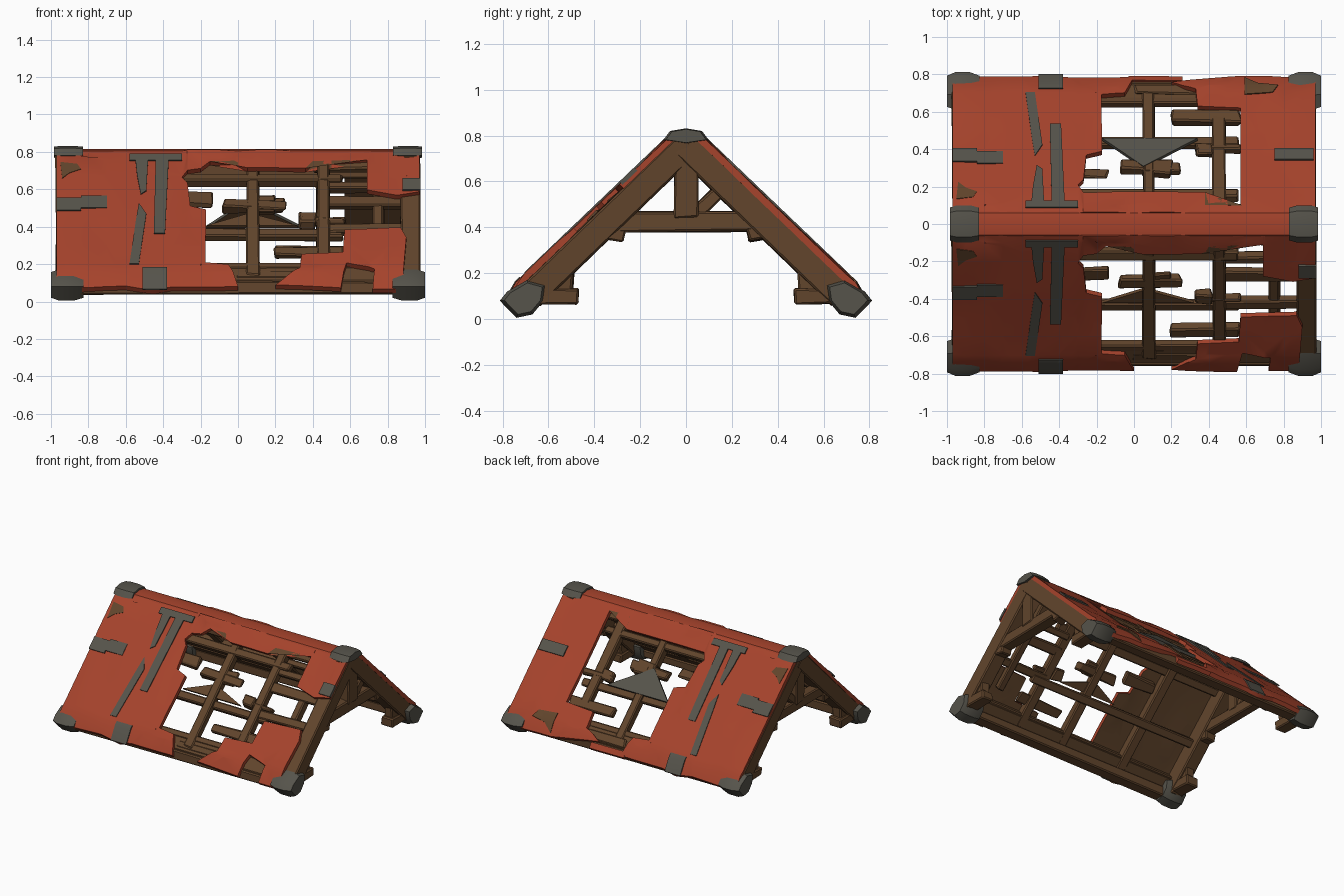
import bpy, bmesh, random
from mathutils import Vector

random.seed(4)
cube = bpy.data.objects.get("Cube")
if cube:
    bpy.data.objects.remove(cube)


def material(name, rgb):
    m = bpy.data.materials.new(name)
    m.use_nodes = True
    m.diffuse_color = (*rgb, 1)
    m.node_tree.nodes["Principled BSDF"].inputs["Base Color"].default_value = (*rgb, 1)
    return m


RED = material("red roofing", (0.38, 0.056, 0.025))
WOOD = material("brown timber", (0.12, 0.059, 0.025))
GREY = material("grey metal", (0.092, 0.087, 0.07))


def normal(side):
    return Vector((0, side * 0.69, 0.72))


def slope(side, x, y, depth=0.0):
    """Point on a roof slope, sunk by depth; side is -1 front, 1 back."""
    return Vector((x, side * y, 0.865 - 0.955 * y)) - normal(side) * depth


def finish(name, bm, mats, smooth=False, bevel=0):
    bmesh.ops.recalc_face_normals(bm, faces=bm.faces)
    mesh = bpy.data.meshes.new(name)
    bm.to_mesh(mesh)
    bm.free()
    for m in mats:
        mesh.materials.append(m)
    ob = bpy.data.objects.new(name, mesh)
    bpy.context.collection.objects.link(ob)
    if bevel:
        mod = ob.modifiers.new("worn edges", "BEVEL")
        mod.width = bevel
        mod.segments = 1
    if smooth:
        bpy.ops.object.select_all(action="DESELECT")
        ob.select_set(True)
        bpy.context.view_layer.objects.active = ob
        bpy.ops.object.shade_smooth_by_angle(angle=0.6)
    return ob


def sheet(name, side, outline, thick=0.03, lift=0.0, top=RED, under=WOOD):
    """Gently warped panel lying on a slope, outlined in plan as (x, distance from ridge)."""
    bm = bmesh.new()
    face = bm.faces.new([bm.verts.new((x, y, 0)) for x, y in outline])
    bmesh.ops.triangulate(bm, faces=[face])
    # Cut into a grid, with one more cut where the eave turns down
    cuts = [(0, i * 0.1 - 1) for i in range(1, 20)] + [(1, i * 0.1) for i in range(1, 8)] + [(1, 0.74)]
    for axis, pos in cuts:
        at, no = [0, 0, 0], [0, 0, 0]
        at[axis], no[axis] = pos, 1
        bmesh.ops.bisect_plane(bm, geom=bm.verts[:] + bm.edges[:] + bm.faces[:],
                               plane_co=at, plane_no=no)
    for v in bm.verts:
        x, y = v.co.x, v.co.y
        warp = 0.006 * random.Random(round(x * 5) * 31 + round(y * 5)).uniform(-1, 1) if not lift else 0
        v.co = slope(side, x, y, warp - lift)
        v.co.z -= 0.8 * max(0, y - 0.74)
    ext = bmesh.ops.extrude_face_region(bm, geom=bm.faces[:])
    for v in ext["geom"]:
        if isinstance(v, bmesh.types.BMVert):
            v.co -= normal(side) * thick
    bmesh.ops.recalc_face_normals(bm, faces=bm.faces)
    for f in bm.faces:
        f.material_index = int(f.normal.dot(normal(side)) < -0.5)
    return finish(name, bm, [top, under], smooth=True)


def rect(x0, x1, y0, y1):
    return [(x0, y0), (x1, y0), (x1, y1), (x0, y1)]


def beam(name, a, b, w, h, up=(0, 0, 1), mat=WOOD, rough=0.006):
    """Roughly hewn timber from a to b; h is measured along up."""
    a, b = Vector(a), Vector(b)
    d = (b - a).normalized()
    across = d.cross(Vector(up)).normalized()
    up = across.cross(d)
    bm = bmesh.new()
    bmesh.ops.create_cube(bm, size=1)
    for v in bm.verts:
        p = v.co.copy()
        jig = Vector([random.uniform(-rough, rough) for _ in range(3)])
        v.co = (a + b) / 2 + d * p.x * (b - a).length + across * p.y * w + up * p.z * h + jig
    return finish(name, bm, [mat], bevel=0.008)


def prism(name, profile, x0, x1, mat, shrink=0.85):
    """Extruded side profile with a middle bulge, tapering to both ends."""
    bm = bmesh.new()
    cy = sum(p[0] for p in profile) / len(profile)
    cz = sum(p[1] for p in profile) / len(profile)
    rings = []
    for t, s in ((0, shrink), (0.3, 1), (0.75, 1), (1, shrink)):
        rings.append([bm.verts.new((x0 + (x1 - x0) * t, cy + (y - cy) * s, cz + (z - cz) * s))
                      for y, z in profile])
    n = len(profile)
    for r, q in zip(rings, rings[1:]):
        for i in range(n):
            bm.faces.new((r[i], r[(i + 1) % n], q[(i + 1) % n], q[i]))
    bm.faces.new(rings[0])
    bm.faces.new(rings[-1])
    return finish(name, bm, [mat], smooth=True)


# Ridge: timber, rounded red cover and metal end caps
beam("ridge_beam", (-0.95, 0, 0.71), (0.95, 0, 0.71), 0.09, 0.1)
prism("ridge_cover", [(-0.1, 0.75), (-0.06, 0.805), (0, 0.815), (0.06, 0.805), (0.1, 0.75), (0, 0.75)],
      -0.95, 0.95, RED, 0.97)
for sx, end in ((-1, "right"), (1, "left")):
    prism(end + "_ridge_cap", [(-0.1, 0.78), (-0.07, 0.82), (0, 0.832), (0.07, 0.82), (0.1, 0.78), (0, 0.765)],
          sx * 0.83, sx * 0.985, GREY, 0.88)
    # Gable truss: collar, king post and braces
    x = sx * 0.92
    beam(end + "_collar", (x, -0.38, 0.425), (x, 0.38, 0.425), 0.08, 0.085)
    beam(end + "_king_post", (x, 0, 0.44), (x, 0, 0.76), 0.09, 0.1, up=(0, 1, 0))
    beam(end + "_gable_head", (x, 0, 0.66), (x, 0, 0.78), 0.08, 0.18, up=(0, 1, 0))
    beam(end + "_brace", (x, 0.03, 0.45), (x, 0.2, 0.61), 0.06, 0.06)

for side, label in ((-1, "front"), (1, "back")):
    n = normal(side)
    # Rafters
    for x, w, h, y0 in ((-0.92, 0.11, 0.12, 0.04), (-0.45, 0.07, 0.06, 0.09), (0.08, 0.065, 0.06, 0.09),
                        (0.455, 0.07, 0.06, 0.09), (0.92, 0.1, 0.12, 0.04)):
        d = 0.022 + h / 2
        beam(label + "_rafter", slope(side, x, y0, d), slope(side, x, 0.74, d), w, h, n)
    # Purlins running along the roof
    for y, d, w in ((0.19, 0.05, 0.06), (0.48, 0.07, 0.06), (0.685, 0.05, 0.045)):
        beam(label + "_purlin", slope(side, -0.92, y, d), slope(side, 0.56 if y < 0.6 else 0.9, y, d), w, 0.05, n)
    beam(label + "_eave_plank", slope(side, -0.93, 0.725, 0.055), slope(side, 0.93, 0.725, 0.055), 0.12, 0.05, n)
    beam(label + "_eave_beam", (-0.93, side * 0.715, 0.075), (0.93, side * 0.715, 0.075), 0.09, 0.07)
    # Broken battens across the opening
    for x0, x1, y, w in ((-0.4, -0.14, 0.3, 0.075), (-0.08, 0.25, 0.335, 0.07), (0.33, 0.42, 0.42, 0.08),
                         (0.33, 0.57, 0.43, 0.04), (0.4, 0.9, 0.12, 0.05), (0.05, 0.2, 0.33, 0.1),
                         (0.2, 0.57, 0.6, 0.07), (0.0, 0.5, 0.74, 0.06)):
        beam(label + "_batten", slope(side, x0, y, 0.045), slope(side, x1, y, 0.045), w, 0.04, n, rough=0.013)
    # Feet and collar end knobs at the gables
    for sx in (-1, 1):
        beam(label + "_foot", (sx * 0.92, side * 0.47, 0.1), (sx * 0.92, side * 0.7, 0.1), 0.1, 0.065)
        beam(label + "_knob", (sx * 0.92, side * 0.27, 0.365), (sx * 0.92, side * 0.35, 0.38), 0.09, 0.06)
        beam(label + "_foot_brace", (sx * 0.92, side * 0.56, 0.1), (sx * 0.92, side * 0.55, 0.24), 0.07, 0.13,
             up=(0, 1, 0))
        prism(label + "_eave_cap", [(side * y, z) for y, z in
              ((0.812, 0.08), (0.78, 0.12), (0.69, 0.172), (0.61, 0.15), (0.62, 0.08), (0.67, 0.02), (0.74, 0.005))],
              sx * 0.825, sx * 1.0, GREY, 0.82)
    # Main intact panel, with a torn inner edge
    sheet(label + "_main_panel", side, [(-0.97, 0.06), (-0.27, 0.06), (-0.27, 0.17), (-0.3, 0.21),
          (-0.27, 0.24), (-0.255, 0.37), (-0.17, 0.39), (-0.175, 0.69), (-0.05, 0.7), (0.0, 0.785),
          (-0.35, 0.785), (-0.45, 0.795), (-0.6, 0.785), (-0.97, 0.79)])
    # Metal patches and the exposed spot near the ridge
    for spot in (rect(-0.97, -0.84, 0.33, 0.4), rect(-0.84, -0.7, 0.32, 0.385),
                 rect(-0.58, -0.3, 0.085, 0.12), rect(-0.51, -0.38, 0.72, 0.795),
                 [(-0.55, 0.1), (-0.48, 0.1), (-0.49, 0.29), (-0.52, 0.31), (-0.54, 0.2)],
                 [(-0.53, 0.36), (-0.49, 0.42), (-0.53, 0.7), (-0.58, 0.7), (-0.545, 0.45)],
                 [(-0.44, 0.1), (-0.37, 0.1), (-0.39, 0.53), (-0.45, 0.53)]):
        sheet(label + "_metal_patch", side, spot, 0.009, 0.009, GREY, GREY)
    sheet(label + "_bare_spot", side, [(-0.95, 0.13), (-0.86, 0.14), (-0.84, 0.17), (-0.9, 0.19), (-0.94, 0.22)],
          0.009, 0.008, WOOD, WOOD)

# Front remnants of roofing
sheet("front_ridge_strip", -1, [(-0.27, 0.06), (0.7, 0.06), (0.7, 0.11), (0.4, 0.12), (0.36, 0.16),
      (0.05, 0.16), (-0.02, 0.12), (-0.15, 0.12), (-0.2, 0.16), (-0.27, 0.17)])
sheet("front_upper_panel", -1, [(0.69, 0.06), (0.97, 0.06), (0.97, 0.29), (0.85, 0.31), (0.69, 0.28)])
sheet("front_lower_panel", -1, [(0.57, 0.5), (0.87, 0.49), (0.9, 0.55), (0.88, 0.79), (0.72, 0.79),
      (0.73, 0.72), (0.58, 0.69), (0.55, 0.79), (0.2, 0.78), (0.33, 0.72), (0.34, 0.64), (0.56, 0.63)])
sheet("front_side_patch", -1, rect(0.88, 0.975, 0.22, 0.285), 0.02, 0.009, GREY, GREY)
sheet("front_gusset", -1, [(-0.17, 0.45), (0.32, 0.45), (0.06, 0.38)], 0.02, -0.04, WOOD, WOOD)

# Open framing on the front right
for y, w in ((0.31, 0.07), (0.22, 0.05), (0.46, 0.06)):
    beam("front_right_batten", slope(-1, 0.45, y, 0.06), slope(-1, 0.92, y, 0.06), w, 0.05, normal(-1))
beam("front_right_post", slope(-1, 0.75, 0.12, 0.07), slope(-1, 0.75, 0.6, 0.07), 0.06, 0.05, normal(-1))

# Back remnants of roofing
sheet("back_ridge_strip", 1, [(-0.27, 0.06), (0.58, 0.06), (0.58, 0.1), (0.38, 0.1), (0.38, 0.17), (-0.27, 0.17)])
sheet("back_right_panel", 1, [(0.57, 0.06), (0.97, 0.06), (0.97, 0.79), (0.58, 0.79), (0.2, 0.76),
      (0.33, 0.72), (0.34, 0.63), (0.57, 0.62)])
sheet("back_bare_spot", 1, [(0.59, 0.69), (0.74, 0.7), (0.77, 0.74), (0.66, 0.75), (0.59, 0.78)],
      0.009, 0.008, WOOD, WOOD)
sheet("back_eave_strip", 1, rect(-0.03, 0.26, 0.768, 0.79))
sheet("back_side_patch", 1, rect(0.75, 0.96, 0.34, 0.4), 0.009, 0.009, GREY, GREY)
sheet("back_gusset", 1, [(-0.17, 0.47), (0.34, 0.47), (0.05, 0.32)], 0.02, -0.015, GREY, WOOD)
